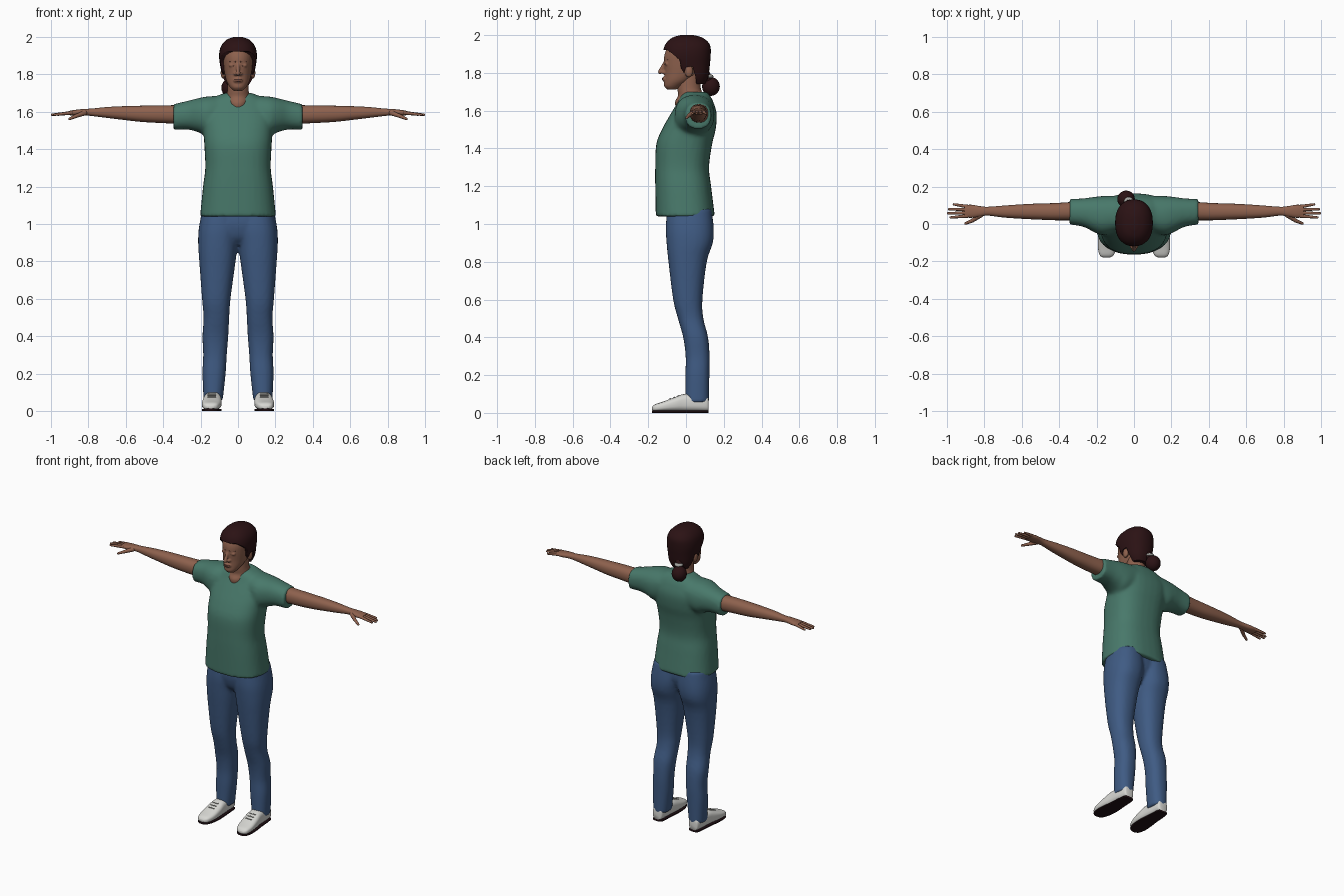
import bpy, bmesh, math
from mathutils import Vector, Matrix

cube = bpy.data.objects.get("Cube")
if cube:
    bpy.data.objects.remove(cube, do_unlink=True)


def material(name, *rgb):
    mat = bpy.data.materials.new(name)
    mat.use_nodes = True
    mat.diffuse_color = (*rgb, 1)
    shader = mat.node_tree.nodes["Principled BSDF"]
    shader.inputs["Base Color"].default_value = (*rgb, 1)
    shader.inputs["Roughness"].default_value = .8
    return mat


SKIN = material("brown_skin", .27, .12, .075)
BROW = material("dark_skin", .13, .055, .04)
LIP = material("lip_brown", .25, .095, .07)
HAIR = material("dark_hair", .024, .006, .007)
SHIRT = material("green_cotton", .065, .19, .145)
DENIM = material("blue_denim", .05, .105, .23)
SHOE = material("white_leather", .68, .68, .65)
SOLE = material("dark_rubber", .015, .005, .007)
TIE = material("grey_elastic", .35, .35, .33)


def smooth_rows(rows, steps=4):
    """Catmull-Rom interpolation between cross-sections."""
    rows = [Vector(r) for r in rows]
    out = []
    for i in range(len(rows) - 1):
        a, b, c = rows[max(i - 1, 0)], rows[i], rows[i + 1]
        d = rows[min(i + 2, len(rows) - 1)]
        for k in range(steps):
            t = k / steps
            out.append(b + (c - a) * t / 2 + (a * 2 - b * 5 + c * 4 - d) * t * t / 2
                       + (b * 3 - a - c * 3 + d) * t ** 3 / 2)
    return out + [rows[-1]]


def loft(bm, axis, rows, side=1, power=2.3, sides=32):
    """Rows hold a position along the axis, then the low and high limits of the other two axes."""
    others = [i for i in range(3) if i != axis]
    rings = []
    for t, u0, u1, v0, v1 in smooth_rows(rows):
        ring = []
        for k in range(sides):
            a = math.tau * k / sides
            p = Vector()
            p[axis] = t
            for i, lo, hi, w in ((others[0], u0, u1, math.cos(a)), (others[1], v0, v1, math.sin(a))):
                p[i] = (lo + hi) / 2 + (hi - lo) / 2 * math.copysign(abs(w) ** (2 / power), w)
            p.x *= side
            ring.append(bm.verts.new(p))
        rings.append(ring)
    for a, b in zip(rings, rings[1:]):
        for k in range(sides):
            j = (k + 1) % sides
            bm.faces.new((a[k], a[j], b[j], b[k]))
    bm.faces.new(rings[0])
    bm.faces.new(rings[-1])


def centred(rows):
    """Expand (z, half width, front, back) into full limits."""
    return [(z, -w, w, f, b) for z, w, f, b in rows]


def ball(bm, centre, size):
    mat = Matrix.Translation(centre) @ Matrix.Diagonal((*size, 1))
    bmesh.ops.create_uvsphere(bm, u_segments=20, v_segments=12, radius=1, matrix=mat)


def rod(bm, p, q, r0, r1):
    """Tapered rod with round ends."""
    p, q = Vector(p), Vector(q)
    turn = (q - p).to_track_quat('Z', 'Y').to_matrix().to_4x4()
    bmesh.ops.create_cone(bm, segments=12, radius1=r0, radius2=r1, depth=(q - p).length,
                          matrix=Matrix.Translation((p + q) / 2) @ turn)
    ball(bm, p, (r0,) * 3)
    ball(bm, q, (r1,) * 3)


def finish(name, bm, mat, voxel=0, rounds=4):
    bmesh.ops.recalc_face_normals(bm, faces=bm.faces)
    mesh = bpy.data.meshes.new(name)
    bm.to_mesh(mesh)
    bm.free()
    obj = bpy.data.objects.new(name, mesh)
    bpy.context.collection.objects.link(obj)
    mesh.materials.append(mat)
    bpy.ops.object.select_all(action='DESELECT')
    obj.select_set(True)
    bpy.context.view_layer.objects.active = obj
    bpy.ops.object.shade_smooth_by_angle(angle=math.radians(50))
    if voxel:
        blend = obj.modifiers.new("blend", 'REMESH')
        blend.mode, blend.voxel_size, blend.use_smooth_shade = 'VOXEL', voxel, True
        soften = obj.modifiers.new("soften", 'SMOOTH')
        soften.factor, soften.iterations = .5, rounds
    return obj


# Shirt: torso and both sleeves blended together
bm = bmesh.new()
loft(bm, 2, centred([
    (1.04, .203, -.16, .153), (1.2, .187, -.163, .133), (1.3, .175, -.163, .122),
    (1.42, .18, -.158, .138), (1.5, .185, -.128, .157), (1.58, .19, -.083, .163),
    (1.64, .17, -.047, .147), (1.675, .13, -.03, .13), (1.7, .075, -.01, .11)]), power=2.5)
for s in (1, -1):
    loft(bm, 0, [(.08, -.04, .15, 1.5, 1.685), (.16, -.06, .15, 1.47, 1.682),
                 (.21, -.045, .145, 1.49, 1.673), (.27, -.015, .137, 1.505, 1.658),
                 (.345, -.003, .133, 1.503, 1.64)], s)
finish("shirt", bm, SHIRT, .011)

# Jeans: two legs joined by the hips
bm = bmesh.new()
loft(bm, 2, centred([(1.08, .17, -.1, .12), (1, .19, -.103, .125),
                     (.93, .13, -.085, .1), (.89, .05, -.05, .07)]))
for s in (1, -1):
    loft(bm, 2, [(1.08, 0, .19, -.1, .135), (.98, -.01, .209, -.107, .147),
                 (.9, 0, .213, -.103, .142), (.8, .013, .207, -.093, .11),
                 (.6, .04, .192, -.068, .087), (.5, .047, .184, -.043, .092),
                 (.4, .052, .19, -.015, .117), (.3, .06, .186, -.002, .125),
                 (.2, .066, .19, -.003, .124), (.055, .082, .184, -.003, .121)], s)
finish("jeans", bm, DENIM, .01)

# Arms and hands
for s, label in ((1, "left"), (-1, "right")):
    bm = bmesh.new()
    loft(bm, 0, [(.3, .02, .12, 1.535, 1.635), (.42, .02, .112, 1.54, 1.634),
                 (.52, .024, .109, 1.546, 1.632), (.6, .028, .105, 1.555, 1.63),
                 (.7, .035, .098, 1.567, 1.625), (.78, .045, .092, 1.577, 1.617),
                 (.82, .04, .095, 1.58, 1.615), (.87, .033, .103, 1.579, 1.61),
                 (.905, .037, .1, 1.582, 1.604)], s, sides=24)
    finish(label + "_arm", bm, SKIN)
    bm = bmesh.new()
    for base, tip, reach in ((.043, .035, .98), (.06, .057, .994), (.077, .079, .988), (.093, .105, .963)):
        rod(bm, (s * .89, base, 1.594), (s * reach, tip, 1.584), .01, .006)
    rod(bm, (s * .82, .048, 1.594), (s * .865, .017, 1.577), .014, .01)
    rod(bm, (s * .865, .017, 1.577), (s * .9, .003, 1.562), .01, .007)
    finish(label + "_fingers", bm, SKIN)

# Neck, flaring into the open neckline
bm = bmesh.new()
loft(bm, 2, centred([(1.6, .045, -.05, .1), (1.645, .062, -.058, .1), (1.68, .064, -.042, .095),
                     (1.72, .056, -.045, .078), (1.8, .055, -.04, .08)]), power=2)
finish("neck", bm, SKIN)

# Head with nose, cheeks and ears blended in
bm = bmesh.new()
loft(bm, 2, centred([
    (1.712, .025, -.1, -.05), (1.73, .042, -.116, -.02), (1.76, .06, -.115, .03),
    (1.8, .071, -.114, .08), (1.85, .078, -.117, .105), (1.9, .081, -.113, .112),
    (1.95, .07, -.088, .1), (1.985, .035, -.04, .06)]), power=2.1)
rod(bm, (0, -.114, 1.85), (0, -.137, 1.805), .009, .012)
ball(bm, (0, -.117, 1.767), (.026, .009, .012))
for s in (1, -1):
    ball(bm, (s * .013, -.119, 1.802), (.011, .012, .009))
    ball(bm, (s * .032, -.102, 1.848), (.019, .011, .009))
    ball(bm, (s * .08, .015, 1.808), (.013, .022, .032))
finish("head", bm, SKIN, .005, 2)

# Brows, eyelid lines and lips
bm = bmesh.new()
for s in (1, -1):
    rod(bm, (s * .014, -.114, 1.867), (s * .046, -.098, 1.869), .003, .002)
    rod(bm, (s * .022, -.111, 1.844), (s * .043, -.102, 1.844), .003, .002)
finish("brows_and_lashes", bm, BROW)
bm = bmesh.new()
ball(bm, (0, -.12, 1.771), (.022, .007, .004))
ball(bm, (0, -.12, 1.764), (.018, .007, .005))
finish("lips", bm, LIP)

# Hair cap with the face opening cut away along a side profile
bm = bmesh.new()
loft(bm, 2, centred([
    (1.74, .055, .01, .1), (1.78, .08, -.05, .118), (1.84, .094, -.1, .126),
    (1.9, .101, -.12, .131), (1.95, .091, -.11, .126), (1.985, .06, -.075, .09),
    (2, .02, -.03, .04)]))
hair = finish("hair", bm, HAIR)
bm = bmesh.new()
outline = [(-.3, 1.922), (-.1, 1.922), (-.07, 1.9), (-.035, 1.87), (-.025, 1.82), (-.01, 1.8),
           (0, 1.83), (.035, 1.835), (.05, 1.78), (.06, 1.7), (-.3, 1.7)]
face = bm.faces.new([bm.verts.new((-.2, y, z)) for y, z in outline])
pushed = bmesh.ops.extrude_face_region(bm, geom=[face])["geom"]
bmesh.ops.translate(bm, vec=(.4, 0, 0), verts=[g for g in pushed if isinstance(g, bmesh.types.BMVert)])
cutter = finish("face_opening", bm, HAIR)
cutter.hide_render = True
cut = hair.modifiers.new("opening", 'BOOLEAN')
cut.operation, cut.object, cut.solver = 'DIFFERENCE', cutter, 'EXACT'
bpy.context.view_layer.objects.active = hair
bpy.ops.object.modifier_apply(modifier=cut.name)
bpy.data.objects.remove(cutter, do_unlink=True)

# Bun and hair tie
bm = bmesh.new()
ball(bm, (-.042, .132, 1.728), (.047, .047, .05))
rod(bm, (-.02, .1, 1.8), (-.04, .13, 1.74), .024, .024)
finish("hair_bun", bm, HAIR)
bm = bmesh.new()
ball(bm, (-.028, .118, 1.782), (.027, .027, .013))
finish("hair_tie", bm, TIE)

# Shoes with laces and dark soles
shape = [(-.18, .13, .165, .015, .03), (-.165, .108, .184, .008, .045), (-.12, .092, .193, .008, .06),
         (-.06, .087, .19, .008, .083), (-.01, .09, .183, .008, .1), (.06, .095, .178, .008, .1),
         (.11, .1, .17, .008, .09), (.12, .115, .16, .012, .07)]
for s, label in ((1, "left"), (-1, "right")):
    bm = bmesh.new()
    loft(bm, 1, shape, s, power=2.8)
    finish(label + "_shoe", bm, SHOE)
    bm = bmesh.new()
    loft(bm, 1, [(y, a, b, 0, .013) for y, a, b, *_ in shape], s, power=5)
    finish(label + "_sole", bm, SOLE)
    bm = bmesh.new()
    for i in range(3):
        y, z = -.085 + i * .022, .075 + i * .008
        rod(bm, (s * .12, y, z), (s * .16, y, z), .003, .003)
    finish(label + "_laces", bm, TIE)
